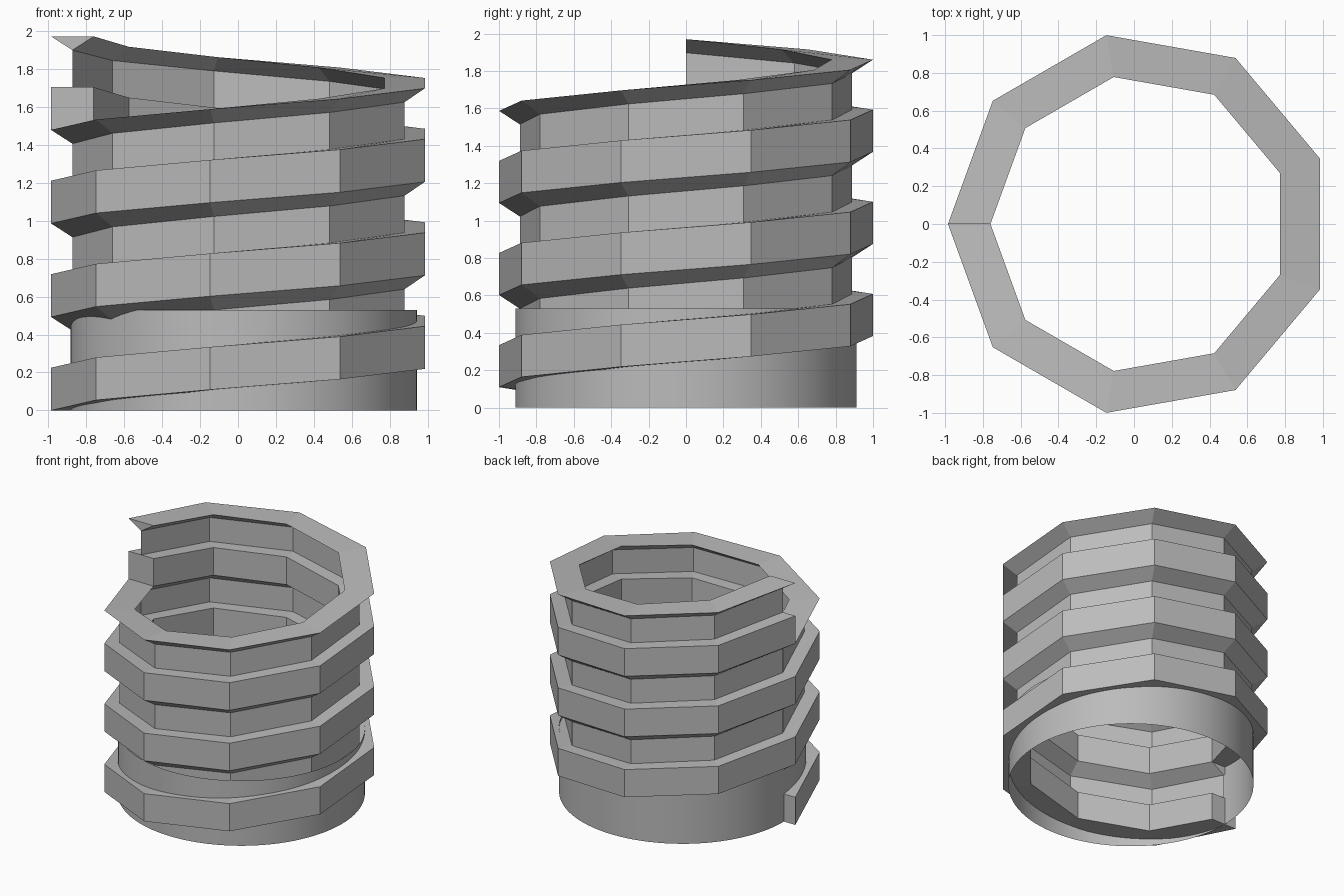
import bpy, bmesh
from math import cos, sin, pi

cube = bpy.data.objects.get("Cube")
if cube:
    bpy.data.objects.remove(cube, do_unlink=True)

CENTRE_X = 0.03
SIDES, TURNS, PITCH = 9, 3, 0.4925
R_OUT, R_MID, R_IN = 1.015, 0.902, 0.79
BLOCK_TOP, WALL_TOP = 0.225, 0.42

grey = bpy.data.materials.new("plain grey")
grey.use_nodes = True
colour = (0.5, 0.5, 0.5, 1)
grey.diffuse_color = colour
grey.node_tree.nodes["Principled BSDF"].inputs["Base Color"].default_value = colour


def make_object(name, bm):
    mesh = bpy.data.meshes.new(name)
    bm.to_mesh(mesh)
    bm.free()
    mesh.materials.append(grey)
    obj = bpy.data.objects.new(name, mesh)
    obj.location.x = CENTRE_X
    bpy.context.collection.objects.link(obj)
    return obj


# Thread section: solid block, thin wall above it, flared lip on top
section = {
    "block_out": (R_OUT, 0), "block_in": (R_IN, 0),
    "ledge_out": (R_OUT, BLOCK_TOP), "ledge_mid": (R_MID, BLOCK_TOP),
    "ledge_in": (R_IN, BLOCK_TOP), "wall_top": (R_MID, WALL_TOP),
    "lip_out": (R_OUT, PITCH), "lip_in": (R_IN, PITCH),
}
strips = [
    ("block_out", "ledge_out"), ("ledge_out", "ledge_mid"),
    ("ledge_mid", "ledge_in"), ("ledge_in", "block_in"),
    ("ledge_mid", "wall_top"), ("wall_top", "lip_out"), ("lip_in", "wall_top"),
]

# Sweep the section up a nine-sided helix
bm = bmesh.new()
steps = SIDES * TURNS
rings = []
for i in range(steps + 1):
    a = pi + 2 * pi * i / SIDES
    rise = PITCH * i / SIDES
    rings.append({k: bm.verts.new((r * cos(a), r * sin(a), z + rise))
                  for k, (r, z) in section.items()})
for i, (p, q) in enumerate(zip(rings, rings[1:])):
    edges = list(strips)
    if i < SIDES:
        edges.append(("block_in", "block_out"))
    if i >= steps - SIDES:
        edges.append(("lip_out", "lip_in"))
    for u, v in edges:
        bm.faces.new((p[u], q[u], q[v], p[v]))

# Close the cut ends
for ring in (rings[0], rings[-1]):
    bm.faces.new([ring[k] for k in
                  ("block_out", "ledge_out", "ledge_mid", "ledge_in", "block_in")])
    bm.faces.new([ring[k] for k in ("lip_out", "lip_in", "wall_top")])
bmesh.ops.remove_doubles(bm, verts=bm.verts, dist=0.0005)
bmesh.ops.recalc_face_normals(bm, faces=bm.faces)
make_object("helical_thread", bm)

# Round open sleeve at the base
bm = bmesh.new()
bmesh.ops.create_cone(bm, segments=96, radius1=0.912, radius2=0.912,
                      depth=0.53, cap_ends=False)
bmesh.ops.translate(bm, verts=bm.verts, vec=(0, 0, 0.265))
for f in bm.faces:
    f.smooth = True
make_object("base_sleeve", bm)
